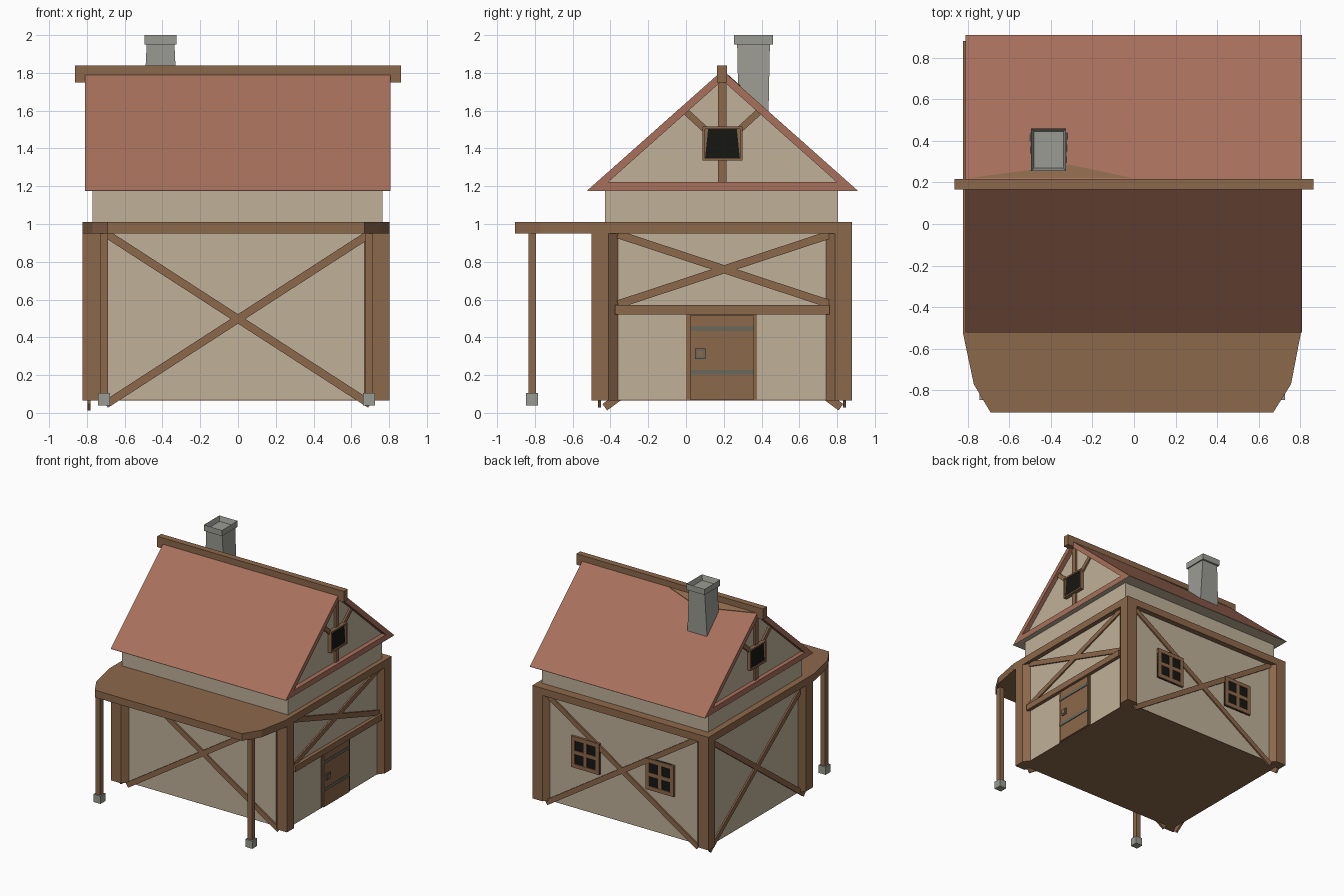
import bpy, bmesh
from mathutils import Vector

if "Cube" in bpy.data.objects:
    bpy.data.objects.remove(bpy.data.objects["Cube"])

CX, CY = -0.01, 0.19  # centre of the house body


def material(name, rgb):
    m = bpy.data.materials.new(name)
    m.diffuse_color = (*rgb, 1)
    m.use_nodes = True
    m.node_tree.nodes["Principled BSDF"].inputs["Base Color"].default_value = m.diffuse_color
    return m


PLASTER = material("plaster", (0.527, 0.441, 0.320))
WOOD = material("wood", (0.262, 0.138, 0.069))
TILE = material("tile", (0.39, 0.163, 0.105))
STONE = material("stone", (0.33, 0.33, 0.295))
IRON = material("iron", (0.14, 0.138, 0.10))
DARK = material("dark", (0.008, 0.008, 0.006))


def finish(name, bm, mat):
    bmesh.ops.recalc_face_normals(bm, faces=bm.faces)
    me = bpy.data.meshes.new(name)
    bm.to_mesh(me)
    bm.free()
    me.materials.append(mat)
    ob = bpy.data.objects.new(name, me)
    bpy.context.collection.objects.link(ob)
    return ob


def prism(name, pts, axis, a, b, mat):
    """Extrude a 2D outline along an axis from a to b."""
    place = {"x": lambda u, v, t: (t, u, v),
             "y": lambda u, v, t: (u, t, v),
             "z": lambda u, v, t: (u, v, t)}[axis]
    bm = bmesh.new()
    lo = [bm.verts.new(place(u, v, a)) for u, v in pts]
    hi = [bm.verts.new(place(u, v, b)) for u, v in pts]
    bm.faces.new(lo)
    bm.faces.new(hi)
    n = len(pts)
    for i in range(n):
        j = (i + 1) % n
        bm.faces.new((lo[i], lo[j], hi[j], hi[i]))
    return finish(name, bm, mat)


def box(name, x, y, z, mat):
    return prism(name, [(x[0], y[0]), (x[1], y[0]), (x[1], y[1]), (x[0], y[1])],
                 "z", z[0], z[1], mat)


def bar(name, p, q, width, axis, a, b, mat=WOOD):
    """Flat timber from p to q in the plane across the axis."""
    p, q = Vector(p), Vector(q)
    d = (q - p).normalized() * width / 2
    s = Vector((-d.y, d.x))
    prism(name, [p + s, p - s, q - s, q + s], axis, a, b, mat)


def cross(name, u0, u1, z0, z1, axis, a, b, width=0.042):
    bar(name + "_rising", (u0, z0), (u1, z1), width, axis, a, b)
    bar(name + "_falling", (u0, z1), (u1, z0), width, axis, a, b)


def window_frame(name, u, z, w, axis, a, b):
    """Four border strips inside the rectangle u by z."""
    h = w / 2
    for k, uu in enumerate((u[0] + h, u[1] - h)):
        bar(f"{name}_side_{k}", (uu, z[0]), (uu, z[1]), w, axis, a, b)
    for k, zz in enumerate((z[0] + h, z[1] - h)):
        bar(f"{name}_rail_{k}", (u[0], zz), (u[1], zz), w, axis, a, b)


# Walls and wooden floor
box("lower_wall", (CX - .775, CX + .775), (CY - .645, CY + .645), (.07, .97), PLASTER)
box("upper_wall", (CX - .76, CX + .775), (CY - .62, CY + .615), (.97, 1.2), PLASTER)
box("floor", (CX - .775, CX + .775), (CY - .645, CY + .645), (.066, .07), WOOD)

# Corner posts, bevelled towards the walls
section = [(.813, .69), (.813, .60), (.775, .55), (.70, .55), (.68, .645), (.72, .69)]
for sx in (-1, 1):
    for sy in (-1, 1):
        prism(f"corner_post_{'left' if sx < 0 else 'right'}_{'front' if sy < 0 else 'back'}",
              [(CX + sx * u, CY + sy * v) for u, v in section], "z", .066, .96, WOOD)

# Ledge and porch roof in one slab
prism("porch_roof", [(-.823, .88), (-.823, -.52), (-.77, -.77), (-.69, -.905),
                     (.67, -.905), (.755, -.77), (.803, -.52), (.803, .88)],
      "z", .95, 1.01, WOOD)

# Porch posts on stone feet
for side, x in (("left", -.71), ("right", .693)):
    box(f"porch_post_{side}", (x - .021, x + .021), (-.835, -.793), (.08, .96), WOOD)
    box(f"porch_foot_{side}", (x - .032, x + .032), (-.847, -.783), (.04, .105), STONE)

# Cross braces on the four walls
cross("front_brace", -.70, .70, .045, .95, "y", CY - .657, CY - .64)
cross("back_brace", -.70, .70, .045, .95, "y", CY + .64, CY + .657)
cross("left_brace", -.43, .82, .03, .95, "x", CX - .787, CX - .77)
cross("right_brace", -.36, .765, .575, .945, "x", CX + .77, CX + .787)

# Door on the right side
X = CX + .775
box("door_lintel", (X - .01, X + .03), (-.375, .76), (.52, .57), WOOD)
box("door_frame", (X - .01, X + .006), (0, .375), (.07, .525), WOOD)
box("door", (X, X + .014), (.02, .36), (.07, .515), WOOD)
for k, z in enumerate((.215, .445)):
    box(f"door_strap_{k}", (X, X + .02), (.02, .36), (z - .012, z + .012), IRON)
box("door_handle_plate", (X, X + .022), (.048, .102), (.286, .34), IRON)
box("door_handle_centre", (X, X + .025), (.06, .09), (.298, .328), WOOD)

# Two back windows with four panes each
Y = CY + .645
for side, c in (("left", CX - .345), ("right", CX + .345)):
    u, z = (c - .13, c + .13), (.41, .67)
    name = f"window_{side}"
    box(f"{name}_glass", u, (Y - .01, Y + .013), z, DARK)
    window_frame(name, u, z, .032, "y", Y - .01, Y + .02)
    bar(f"{name}_upright", (c, z[0]), (c, z[1]), .03, "y", Y - .01, Y + .018)
    bar(f"{name}_crossbar", (u[0], .54), (u[1], .54), .03, "y", Y - .01, Y + .018)

# Gable roof: two slopes, base plate, soffit and plaster infill
RX = (CX - .80, CX + .818)
RY = CY + .003
for side, s in (("front", -1), ("back", 1)):
    prism(f"roof_slope_{side}", [(RY + s * .715, 1.178), (RY, 1.813), (RY, 1.76),
                                 (RY + s * .605, 1.222)], "x", *RX, TILE)
prism("roof_base", [(RY - .715, 1.178), (RY + .715, 1.178), (RY + .605, 1.222),
                    (RY - .605, 1.222)], "x", *RX, TILE)
box("soffit", RX, (RY - .715, RY + .715), (1.175, 1.178), PLASTER)
prism("gable_infill", [(RY - .61, 1.217), (RY + .61, 1.217), (RY, 1.765)],
      "x", CX - .765, CX + .78, PLASTER)
box("ridge_beam", (-.862, .862), (CY - .025, CY + .027), (1.75, 1.84), WOOD)

# Shallow wooden saddle on the back slope beside the chimney
saddle = prism("chimney_saddle", [(-.80, .22), (-.31, .285), (0, .22)], "z", 0, .012, WOOD)
for v in saddle.data.vertices:
    v.co.z += 1.805 - (v.co.y - RY) * .888

# Gable timbers and attic windows at both ends
for side, x, s in (("left", CX - .765, -1), ("right", CX + .78, 1)):
    n = f"gable_{side}"
    bar(f"{n}_king_post", (RY, 1.22), (RY, 1.77), .045, "x", x, x + s * .014)
    for k, t in enumerate((-1, 1)):
        bar(f"{n}_strut_{k}", (RY + t * .08, 1.49), (RY + t * .205, 1.605), .035,
            "x", x, x + s * .014)
    bar(f"{n}_window_board", (RY, 1.34), (RY, 1.512), .2, "x", x, x + s * .018)
    prism(f"{n}_opening", [(RY - .092, 1.35), (RY + .092, 1.35), (RY + .076, 1.502),
                           (RY - .076, 1.502)], "x", x, x + s * .021, DARK)
    window_frame(f"{n}_window", (RY - .105, RY + .105), (1.337, 1.515), .013,
                 "x", x, x + s * .032)

# Tapered chimney with a hollow cap
body = box("chimney", (-.505, -.315), (.28, .435), (1.5, 1.96), STONE)
for v in body.data.vertices:
    if v.co.z > 1.9:
        v.co.x = -.41 + (v.co.x + .41) * .77
        v.co.y = .357 + (v.co.y - .357) * 1.12
bm = bmesh.new()
bmesh.ops.create_cube(bm, size=1)
for v in bm.verts:
    v.co = (-.41 + v.co.x * .168, .357 + v.co.y * .205, 1.975 + v.co.z * .05)
bm.normal_update()
top = max(bm.faces, key=lambda f: f.calc_center_median().z)
bmesh.ops.inset_region(bm, faces=[top], thickness=.02)
bmesh.ops.translate(bm, verts=top.verts, vec=(0, 0, -.045))
finish("chimney_cap", bm, STONE)
